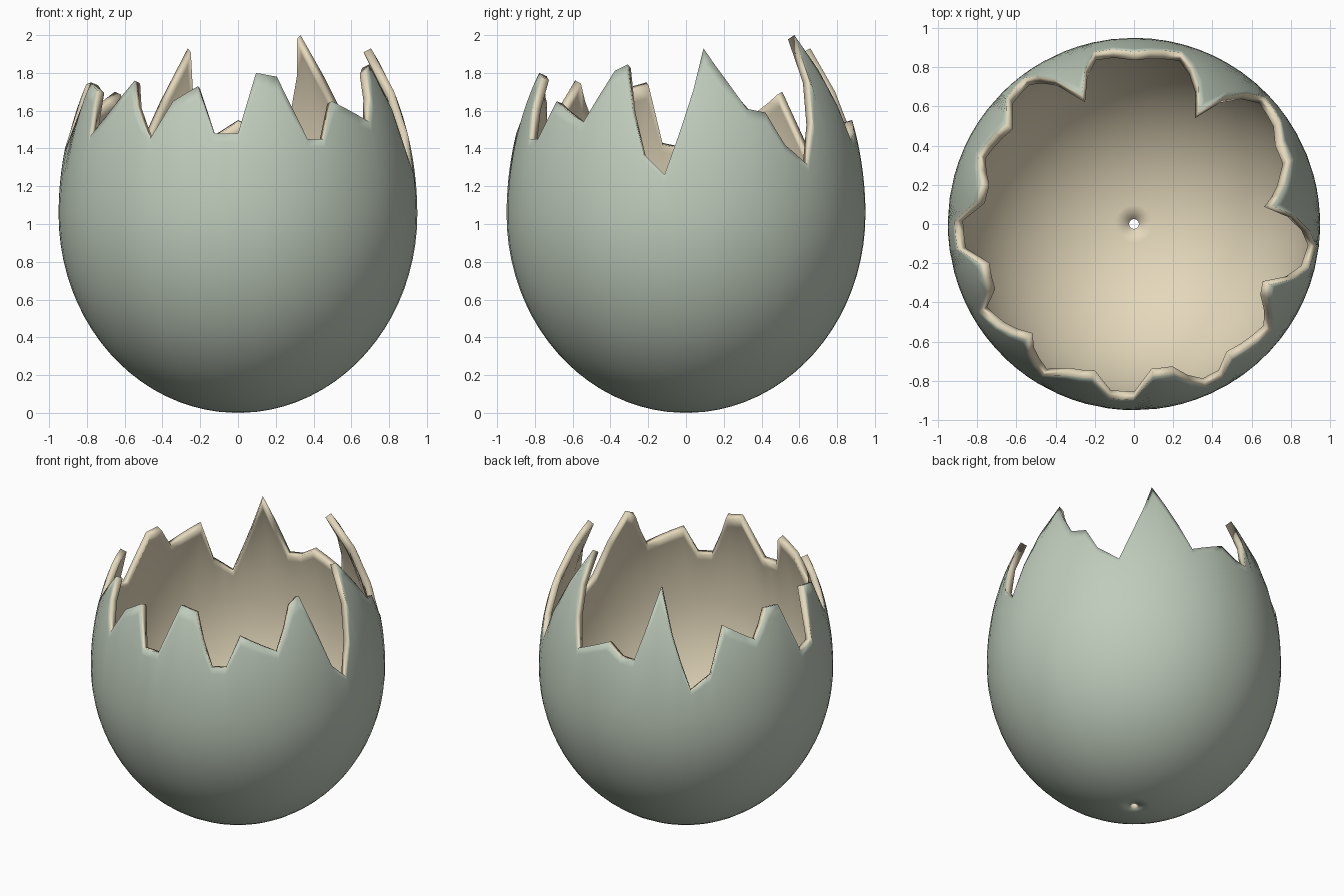
import bpy
import bmesh
from math import acos, cos, sin, pi, radians, degrees

cube = bpy.data.objects.get("Cube")
if cube:
    bpy.data.objects.remove(cube, do_unlink=True)

RADIUS = 0.95        # widest radius of the egg
BELLY = 1.05         # height of the widest ring, also the lower half height
UPPER = 1.325        # half height of the pointed upper end
WALL = 0.045         # shell thickness
HOLE = 0.028         # small drain hole underneath
LOWER_ROWS, UPPER_ROWS = 20, 9
MAX_STEP = 5         # widest column in degrees

# Broken rim, counter-clockwise from +x: (direction in degrees, height)
RIM = [
    (-7, 1.26), (7.5, 1.93), (15, 1.77), (22, 1.61), (29, 1.59),
    (35, 1.42), (44, 1.31), (60, 2.0), (74.5, 1.44), (90, 1.55),
    (97, 1.48), (103, 1.47), (112, 1.93), (119, 1.65), (127, 1.3),
    (135, 1.4), (142, 1.7), (156, 1.58), (165, 1.75), (172, 1.74),
    (179, 1.4), (188, 1.43), (195, 1.75), (205, 1.71), (209.5, 1.46),
    (217, 1.57), (227, 1.76), (231, 1.63), (239, 1.45), (246, 1.65),
    (255, 1.73), (262, 1.48), (270, 1.48), (277, 1.8), (285, 1.78),
    (294, 1.45), (300, 1.45), (306, 1.65), (322, 1.54), (331, 1.81),
    (336, 1.845), (346, 1.37),
]


def make_material(name, color):
    mat = bpy.data.materials.new(name)
    mat.use_nodes = True
    mat.diffuse_color = color
    bsdf = mat.node_tree.nodes["Principled BSDF"]
    bsdf.inputs["Base Color"].default_value = color
    bsdf.inputs["Roughness"].default_value = 0.7
    return mat


def rim_columns():
    """Split each straight rim edge into columns no wider than MAX_STEP."""
    columns = []
    closed = RIM + [(RIM[0][0] + 360, RIM[0][1])]
    for (a, za), (b, zb) in zip(closed, closed[1:]):
        parts = max(1, round((b - a) / MAX_STEP))
        for i in range(parts):
            t = i / parts
            columns.append((radians(a + (b - a) * t), za + (zb - za) * t))
    return columns


def egg_point(direction, polar):
    """Point on the egg; polar runs from the bottom pole to the top pole."""
    half = BELLY if polar < pi / 2 else UPPER
    r = RADIUS * sin(polar)
    return (r * cos(direction), r * sin(direction), BELLY - half * cos(polar))


def build_shell():
    bm = bmesh.new()
    start, middle = HOLE / RADIUS, pi / 2
    grid = []
    for direction, height in rim_columns():
        top = acos((BELLY - height) / UPPER)
        polars = [start + (middle - start) * i / LOWER_ROWS
                  for i in range(LOWER_ROWS)]
        polars += [middle + (top - middle) * i / UPPER_ROWS
                   for i in range(UPPER_ROWS + 1)]
        grid.append([bm.verts.new(egg_point(direction, p)) for p in polars])
    for left, right in zip(grid, grid[1:] + grid[:1]):
        for i in range(len(left) - 1):
            face = bm.faces.new((left[i], right[i], right[i + 1], left[i + 1]))
            face.smooth = True
    mesh = bpy.data.meshes.new("eggshell")
    bm.to_mesh(mesh)
    bm.free()
    shell = bpy.data.objects.new("eggshell", mesh)
    bpy.context.collection.objects.link(shell)
    return shell


# Outer skin, thickened inwards; inside and broken edge take the cream colour
shell = build_shell()
shell.data.materials.append(make_material("grey_green_shell", (0.52, 0.60, 0.50, 1)))
shell.data.materials.append(make_material("cream_inside", (0.78, 0.69, 0.50, 1)))
thickness = shell.modifiers.new("wall", "SOLIDIFY")
thickness.thickness = WALL
thickness.offset = -1
thickness.material_offset = 1
thickness.material_offset_rim = 1
